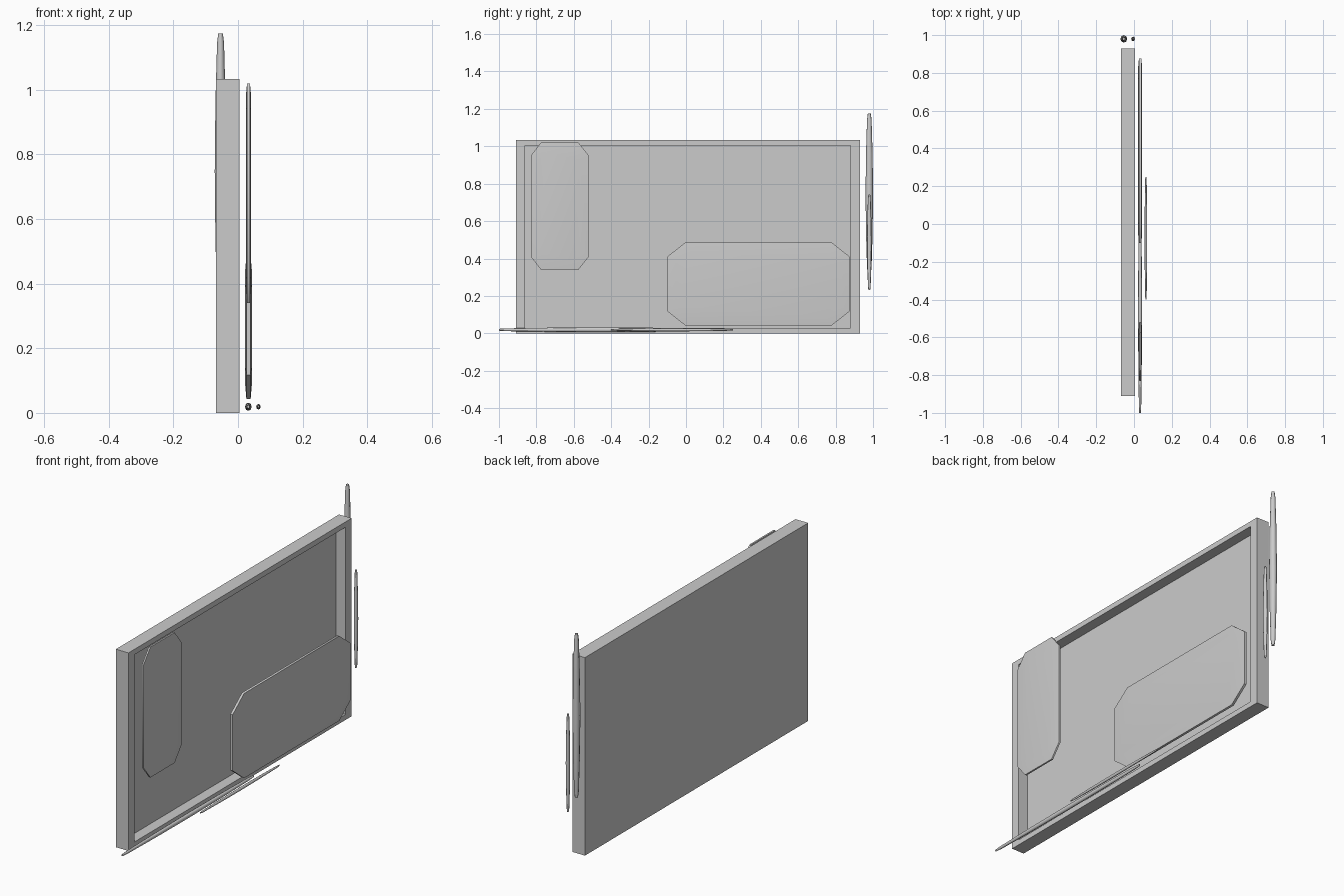
import bpy, bmesh, math

if "Cube" in bpy.data.objects:
    bpy.data.objects.remove(bpy.data.objects["Cube"])


def finish(name, bm, smooth=None):
    bmesh.ops.recalc_face_normals(bm, faces=bm.faces)
    mesh = bpy.data.meshes.new(name)
    bm.to_mesh(mesh)
    bm.free()
    ob = bpy.data.objects.new(name, mesh)
    bpy.context.collection.objects.link(ob)
    if smooth:
        bpy.context.view_layer.objects.active = ob
        ob.select_set(True)
        bpy.ops.object.shade_smooth_by_angle(angle=math.radians(smooth))
        ob.select_set(False)
    return ob


def loft(bm, rings):
    # Skin closed rings of points and cap both ends
    loops = [[bm.verts.new(p) for p in ring] for ring in rings]
    n = len(loops[0])
    for a, b in zip(loops, loops[1:]):
        for i in range(n):
            j = (i + 1) % n
            bm.faces.new((a[i], a[j], b[j], b[i]))
    bm.faces.new(loops[0])
    bm.faces.new(loops[-1])


def rect(x, y0, y1, z0, z1):
    return [(x, y0, z0), (x, y1, z0), (x, y1, z1), (x, y0, z1)]


def octagon(x, y0, y1, z0, z1, cy, cz, inset=0):
    y0, y1, z0, z1 = y0 + inset, y1 - inset, z0 + inset, z1 - inset
    cy, cz = cy - inset * 0.4, cz - inset * 0.4
    return [(x, y0 + cy, z0), (x, y1 - cy, z0), (x, y1, z0 + cz), (x, y1, z1 - cz),
            (x, y1 - cy, z1), (x, y0 + cy, z1), (x, y0, z1 - cz), (x, y0, z0 + cz)]


def cushion(name, x0, x1, y0, y1, z0, z1, cy, cz):
    # Chamfered panel with softly domed faces
    dome = 0.004
    args = (y0, y1, z0, z1, cy, cz)
    bm = bmesh.new()
    loft(bm, [octagon(x0, *args, inset=0.045), octagon(x0 + dome, *args),
              octagon(x1 - dome, *args), octagon(x1, *args, inset=0.045)])
    finish(name, bm, 50)


def stick(name, centre, length, ru, rv, axis):
    # Barrel-shaped rod, thickest in the middle
    bm = bmesh.new()
    rings = []
    for t, s in ((-1, .4), (-.93, .6), (-.5, .88), (0, 1), (.5, .88), (.93, .6), (1, .4)):
        ring = []
        for i in range(8):
            a = math.tau * i / 8
            u, v, w = ru * s * math.cos(a), rv * s * math.sin(a), t * length / 2
            p = (u, v, w) if axis == 'Z' else (u, w, v)
            ring.append(tuple(c + d for c, d in zip(centre, p)))
        rings.append(ring)
    loft(bm, rings)
    finish(name, bm, 60)


# Shallow open tray standing on its long edge
bm = bmesh.new()
outer, inner = (-0.91, 0.93, 0, 1.033), (-0.86, 0.88, 0.028, 1.005)
loft(bm, [rect(-0.05, *inner), rect(0.005, *inner),
          rect(0.005, *outer), rect(-0.068, *outer)])
finish("tray", bm)

# Panels in front of the tray
cushion("tall_panel", 0.024, 0.041, -0.83, -0.52, 0.34, 1.02, 0.055, 0.07)
cushion("wide_panel", 0.022, 0.043, -0.10, 0.875, 0.043, 0.485, 0.095, 0.075)

# Upright sticks beside the tray
stick("long_upright_stick", (-0.054, 0.98, 0.747), 0.855, 0.018, 0.02, 'Z')
stick("short_upright_stick", (-0.005, 0.98, 0.487), 0.51, 0.01, 0.012, 'Z')

# Sticks lying along the bottom edge
stick("long_lying_stick", (0.032, -0.46, 0.019), 1.08, 0.0105, 0.0125, 'Y')
stick("short_lying_stick", (0.063, -0.075, 0.019), 0.65, 0.007, 0.0085, 'Y')
